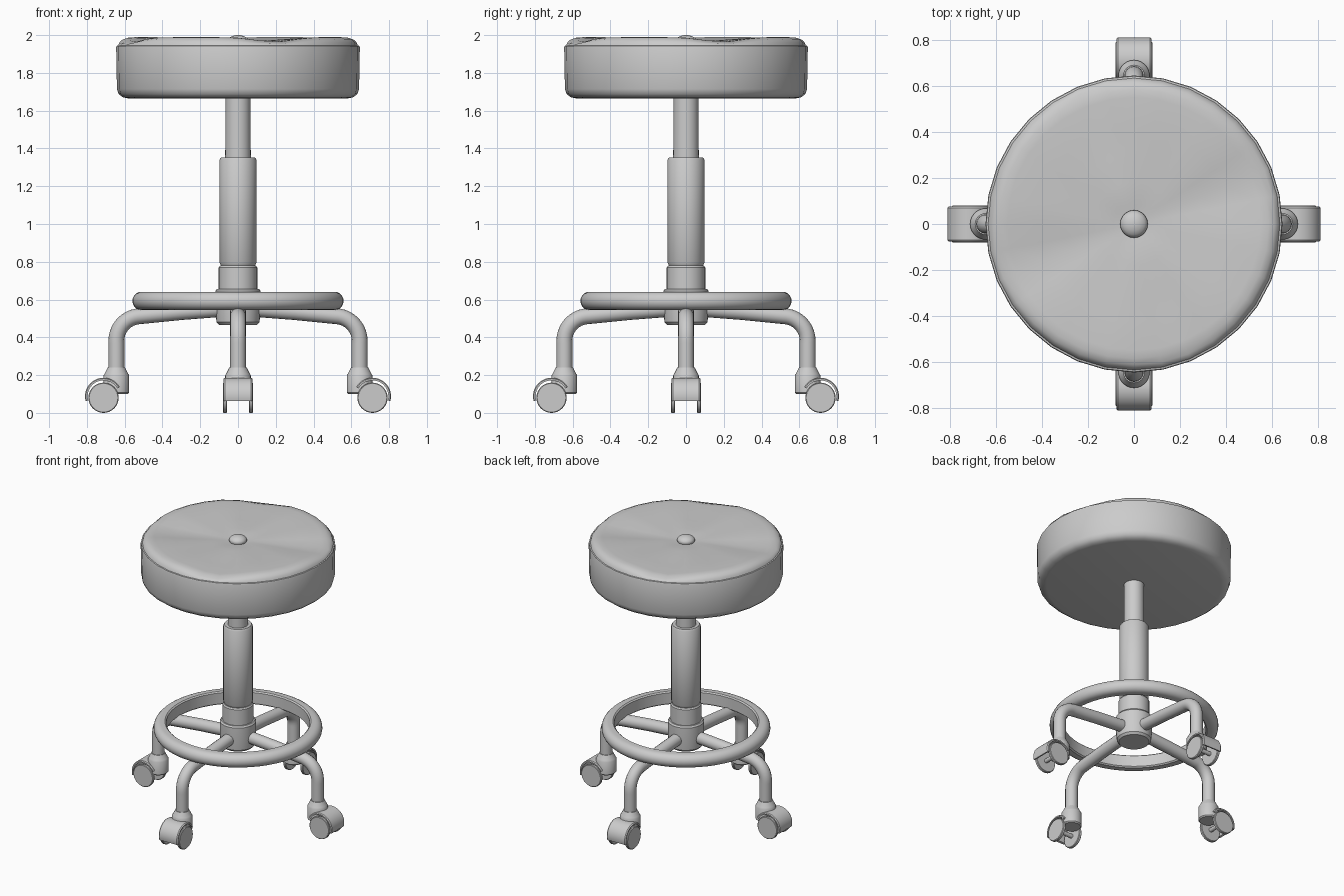
import bpy, bmesh
from math import sin, cos, pi, radians
from mathutils import Matrix

if "Cube" in bpy.data.objects:
    bpy.data.objects.remove(bpy.data.objects["Cube"])


def finish(bm, name, matrix=None, angle=35):
    if matrix:
        bm.transform(matrix)
    bmesh.ops.remove_doubles(bm, verts=bm.verts, dist=1e-5)
    bmesh.ops.recalc_face_normals(bm, faces=bm.faces)
    mesh = bpy.data.meshes.new(name)
    bm.to_mesh(mesh)
    bm.free()
    ob = bpy.data.objects.new(name, mesh)
    bpy.context.collection.objects.link(ob)
    bpy.ops.object.select_all(action='DESELECT')
    ob.select_set(True)
    bpy.context.view_layer.objects.active = ob
    bpy.ops.object.shade_smooth_by_angle(angle=radians(angle))
    return ob


def lathe(profile, n, closed=False, warp=None):
    """Revolve (r, z) points about z; closed joins the last point to the first."""
    bm = bmesh.new()
    rows = []
    for r, z in profile:
        if r == 0:
            rows.append([bm.verts.new((0, 0, z))] * n)
            continue
        row = []
        for i in range(n):
            a = 2 * pi * i / n
            row.append(bm.verts.new((r * cos(a), r * sin(a), warp(r, z, a) if warp else z)))
        rows.append(row)
    pairs = list(zip(rows, rows[1:])) + ([(rows[-1], rows[0])] if closed else [])
    for p, q in pairs:
        for i in range(n):
            j = (i + 1) % n
            bm.faces.new(list(dict.fromkeys((p[i], p[j], q[j], q[i]))))
    return bm


# Seat cushion: shallow dished top with four soft radial creases
def crease(r, z, a):
    if z < 1.946 or r < 0.1:
        return z
    depth = 0.024 * min(1, (r - 0.1) / 0.35)
    if z < 1.97 and r > 0.6:
        depth *= 0.4
    return z - depth * cos(2 * (a - radians(20))) ** 8


seat = [(0, 1.665), (0.58, 1.665), (0.61, 1.671), (0.632, 1.688), (0.641, 1.715),
        (0.645, 1.935), (0.642, 1.943), (0.634, 1.945), (0.628, 1.962), (0.612, 1.979),
        (0.585, 1.988), (0.55, 1.989), (0.42, 1.983), (0.3, 1.976), (0.18, 1.969),
        (0.09, 1.962), (0.05, 1.955), (0, 1.953)]
finish(lathe(seat, 32, warp=crease), "seat", angle=40)

# Button in the middle of the seat
button = [(0, 1.945)] + [(0.06 * cos(t), 1.965 + 0.035 * sin(t))
                         for t in [radians(d) for d in (-30, 0, 20, 40, 60, 78)]] + [(0, 2.0)]
finish(lathe(button, 24), "seat_button", angle=60)

# Telescopic column
finish(lathe([(0, 1.3), (0.068, 1.3), (0.066, 1.67), (0, 1.67)], 32), "piston")
finish(lathe([(0, 0.78), (0.09, 0.78), (0.098, 0.795), (0.098, 1.34), (0.09, 1.352),
              (0, 1.352)], 32), "column_sleeve")
finish(lathe([(0, 0.64), (0.102, 0.64), (0.102, 0.77), (0.095, 0.779), (0, 0.779)], 32),
       "column_base")
finish(lathe([(0, 0.465), (0.1, 0.465), (0.114, 0.48), (0.12, 0.55), (0.12, 0.645),
              (0.112, 0.656), (0, 0.656)], 32), "hub")

# Foot ring: rounded outside, flat inside
ring = [(0.475, 0.553), (0.484, 0.545)]
ring += [(0.512 + 0.047 * cos(radians(d)), 0.593 + 0.048 * sin(radians(d)))
         for d in range(-90, 91, 18)]
ring += [(0.484, 0.641), (0.475, 0.633)]
finish(lathe(ring, 64, closed=True), "foot_ring", angle=40)


def tube(path, radius, name, matrix, n=16):
    """Sweep a circle along a path lying in the xz plane."""
    bm = bmesh.new()
    rows = []
    for k, (x, z) in enumerate(path):
        x0, z0 = path[max(k - 1, 0)]
        x1, z1 = path[min(k + 1, len(path) - 1)]
        length = ((x1 - x0) ** 2 + (z1 - z0) ** 2) ** 0.5
        nx, nz = -(z1 - z0) / length, (x1 - x0) / length
        rows.append([bm.verts.new((x + nx * radius * cos(2 * pi * i / n),
                                   radius * sin(2 * pi * i / n),
                                   z + nz * radius * cos(2 * pi * i / n))) for i in range(n)])
    for p, q in zip(rows, rows[1:]):
        for i in range(n):
            j = (i + 1) % n
            bm.faces.new((p[i], p[j], q[j], q[i]))
    bm.faces.new(rows[0])
    bm.faces.new(rows[-1])
    return finish(bm, name, matrix)


def hood(cx, cz, inner, outer, half, start, end, n=20):
    """Curved caster cover: a rectangle swept around the wheel axis."""
    bm = bmesh.new()
    rows = []
    for k in range(n + 1):
        a = radians(start + (end - start) * k / n)
        rows.append([bm.verts.new((cx + r * cos(a), y, cz + r * sin(a)))
                     for r, y in ((inner, -half), (outer - 0.005, -half), (outer, -half + 0.007),
                                  (outer, half - 0.007), (outer - 0.005, half), (inner, half))])
    for p, q in zip(rows, rows[1:]):
        for i in range(6):
            j = (i + 1) % 6
            bm.faces.new((p[i], p[j], q[j], q[i]))
    bm.faces.new(rows[0])
    bm.faces.new(rows[-1])
    return bm


# Four legs, each with a socket, hood, twin wheels and axle
BEND = 0.13
path = [(0.05, 0.553), (0.3, 0.534), (0.45, 0.519)]
path += [(0.644 - BEND + BEND * sin(radians(d)), 0.382 + BEND * cos(radians(d)))
         for d in range(8, 91, 9)]
path += [(0.644, 0.37), (0.644, 0.21)]
WX, WZ = 0.712, 0.08
for side, deg in (("right", 0), ("back", 90), ("left", 180), ("front", 270)):
    turn = Matrix.Rotation(radians(deg), 4, 'Z')
    tube(path, 0.042, side + "_leg", turn)
    socket = lathe([(0, 0.1), (0.06, 0.1), (0.068, 0.108), (0.068, 0.198), (0.062, 0.208),
                    (0.046, 0.24), (0, 0.24)], 24)
    finish(socket, side + "_caster_socket", turn @ Matrix.Translation((0.644, 0, 0)))
    finish(hood(WX, WZ + 0.008, 0.084, 0.098, 0.077, -15, 150), side + "_caster_hood", turn)
    for label, y in (("a", -0.069), ("b", 0.069)):
        wheel = lathe([(0, -0.011), (0.076, -0.011), (0.08, -0.007), (0.08, 0.007),
                       (0.076, 0.011), (0, 0.011)], 32)
        place = Matrix.Translation((WX, y, WZ)) @ Matrix.Rotation(pi / 2, 4, 'X')
        finish(wheel, f"{side}_wheel_{label}", turn @ place)
    axle = lathe([(0, -0.065), (0.015, -0.065), (0.015, 0.065), (0, 0.065)], 16)
    finish(axle, side + "_axle",
           turn @ Matrix.Translation((WX, 0, WZ)) @ Matrix.Rotation(pi / 2, 4, 'X'))
